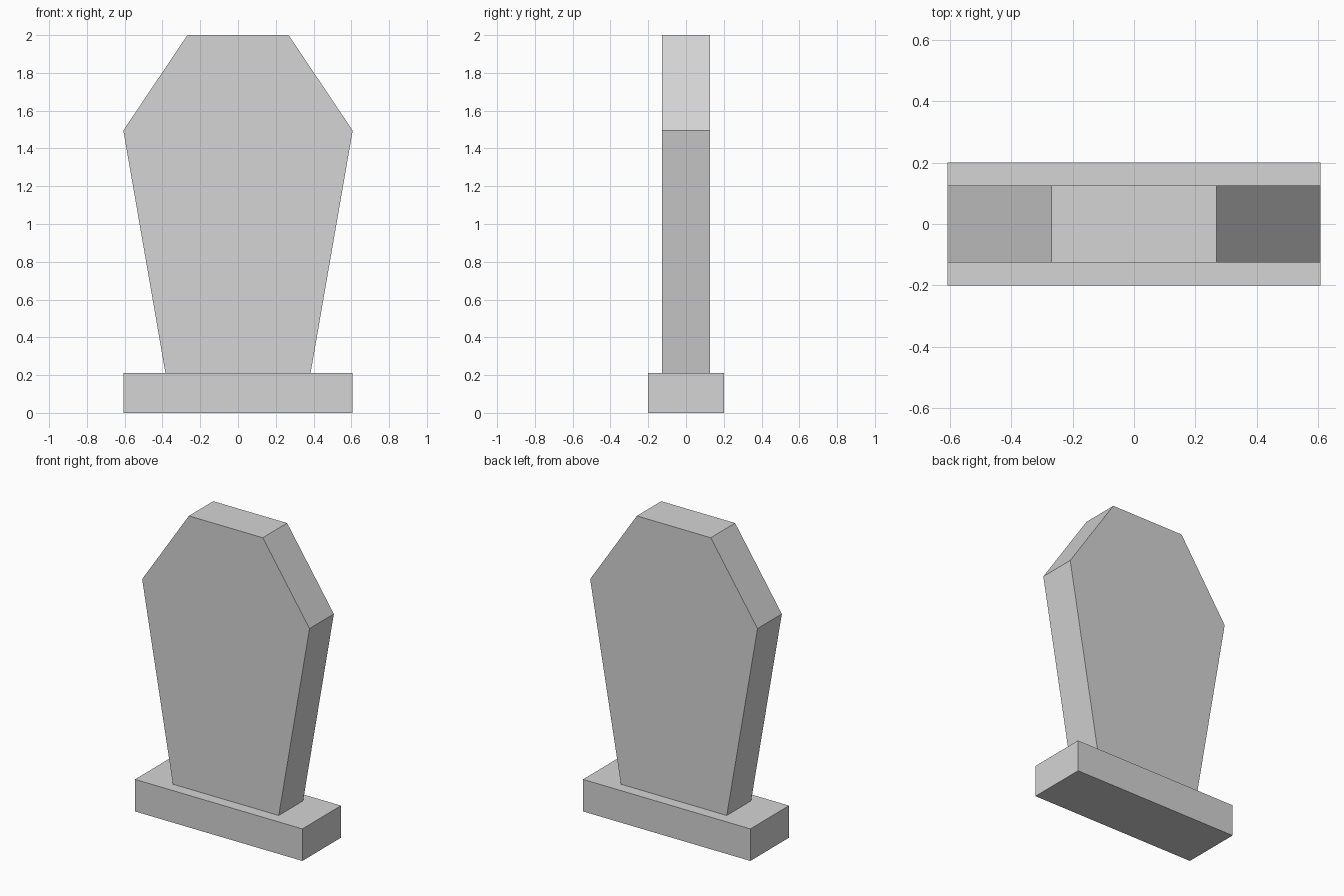
import bpy
import bmesh

cube = bpy.data.objects.get("Cube")
if cube:
    bpy.data.objects.remove(cube, do_unlink=True)

# Single stone colour
stone = bpy.data.materials.new("light grey stone")
stone.use_nodes = True
colour = (0.66, 0.66, 0.66, 1)
stone.diffuse_color = colour
stone.node_tree.nodes["Principled BSDF"].inputs["Base Color"].default_value = colour


def extruded_part(name, half_profile, depth):
    """Mirror a right-hand (x, z) profile and extrude it along y."""
    outline = half_profile + [(-x, z) for x, z in reversed(half_profile)]
    bm = bmesh.new()
    face = bm.faces.new([bm.verts.new((x, -depth / 2, z)) for x, z in outline])
    result = bmesh.ops.extrude_face_region(bm, geom=[face], use_keep_orig=True)
    moved = [g for g in result["geom"] if isinstance(g, bmesh.types.BMVert)]
    bmesh.ops.translate(bm, verts=moved, vec=(0, depth, 0))
    bmesh.ops.recalc_face_normals(bm, faces=bm.faces[:])
    mesh = bpy.data.meshes.new(name)
    bm.to_mesh(mesh)
    bm.free()
    mesh.materials.append(stone)
    obj = bpy.data.objects.new(name, mesh)
    bpy.context.collection.objects.link(obj)
    return obj


# Rectangular plinth
extruded_part("base", [(0.607, 0), (0.607, 0.21)], 0.4)

# Tapered slab with sloped shoulders, standing on the plinth
extruded_part("headstone_slab", [(0.384, 0.21), (0.607, 1.495), (0.268, 2)], 0.252)
